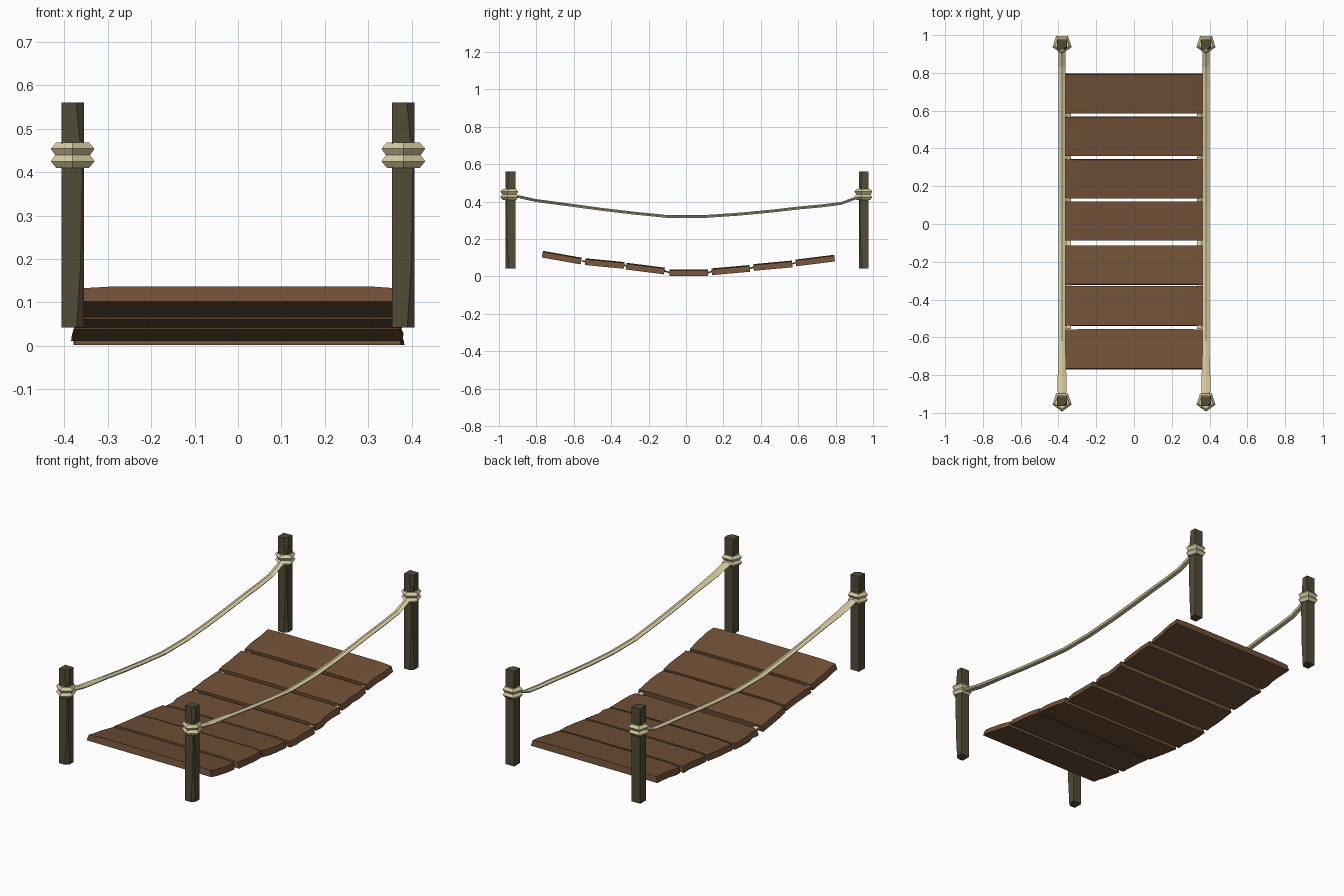
import bpy, bmesh, random
from math import sin, cos, pi
from mathutils import Vector

cube = bpy.data.objects.get("Cube")
if cube:
    bpy.data.objects.remove(cube)
random.seed(4)


def material(name, rgb):
    m = bpy.data.materials.new(name)
    m.use_nodes = True
    m.diffuse_color = (*rgb, 1)
    m.node_tree.nodes["Principled BSDF"].inputs["Base Color"].default_value = (*rgb, 1)
    return m


PLANK = material("brown plank wood", (0.165, 0.082, 0.038))
POST = material("dark post wood", (0.085, 0.070, 0.036))
ROPE = material("cream rope", (0.68, 0.60, 0.35))


def loft(name, rings, mat):
    """Skin a closed solid through a list of equal-length point rings."""
    bm = bmesh.new()
    loops = [[bm.verts.new(p) for p in ring] for ring in rings]
    n = len(loops[0])
    for a, b in zip(loops, loops[1:]):
        for i in range(n):
            j = (i + 1) % n
            bm.faces.new((a[i], a[j], b[j], b[i]))
    bm.faces.new(loops[0])
    bm.faces.new(loops[-1])
    bmesh.ops.recalc_face_normals(bm, faces=bm.faces)
    mesh = bpy.data.meshes.new(name)
    bm.to_mesh(mesh)
    bm.free()
    mesh.materials.append(mat)
    ob = bpy.data.objects.new(name, mesh)
    bpy.context.collection.objects.link(ob)
    return ob


def plank(name, y0, z0, y1, z1, half=0.38, thick=0.036):
    """Sloped board with worn, uneven ends; z0 and z1 are its top edges."""
    along = Vector((0, y1 - y0, z1 - z0))
    down = Vector((0, z1 - z0, y0 - y1)).normalized() * thick
    start = Vector((0, y0, z0))
    # Cross-section runs along the top edge and back under
    steps = [0, 0.22, 0.45, 0.7, 1]
    worn = [random.uniform(-0.008, 0.006) for _ in range(10)]

    def ring(x, side, chip):
        pts = []
        for k, t in enumerate(steps):
            e = side * worn[k + (5 if side > 0 else 0)] if chip else 0
            pts.append((start + along * t + down * chip + Vector((x + e - side * chip * 0.06, 0, 0))))
        low = []
        for k, t in reversed(list(enumerate(steps))):
            e = side * worn[k + (5 if side > 0 else 0)] if chip else 0
            low.append(start + along * t + down + Vector((x + e, 0, 0)))
        return pts + low

    return loft(name, [ring(-half, -1, 0.14), ring(-0.28, -1, 0),
                       ring(0.30, 1, 0), ring(half, 1, 0.14)], PLANK)


# Walkway boards: front edge y, top z, back edge y, top z
boards = [(-0.765, 0.137, -0.557, 0.100), (-0.537, 0.097, -0.328, 0.077),
          (-0.318, 0.073, -0.113, 0.047), (-0.087, 0.038, 0.118, 0.038),
          (0.136, 0.043, 0.340, 0.061), (0.360, 0.066, 0.566, 0.085),
          (0.585, 0.090, 0.792, 0.116)]
for i, b in enumerate(boards):
    plank(f"plank_{i + 1}", *b)


def rope(name, x, path, hw, hh):
    """Flattened five-sided rope through (y, z) points."""
    rings = []
    for k, (y, z) in enumerate(path):
        wide = hw * (1.3 if k in (1, 2) and hw > 0.015 else 1)
        rings.append([(x + wide * sin(2 * pi * i / 5) / sin(0.4 * pi), y,
                       z + hh * cos(2 * pi * i / 5)) for i in range(5)])
    return loft(name, rings, ROPE)


hand_path = [(-0.94, 0.432), (-0.89, 0.425), (-0.80, 0.405), (-0.62, 0.381),
             (-0.45, 0.358), (-0.28, 0.338), (-0.10, 0.320), (0.10, 0.320),
             (0.28, 0.332), (0.46, 0.349), (0.60, 0.365), (0.72, 0.376),
             (0.83, 0.390), (0.90, 0.416), (0.95, 0.434)]
deck_path = [(b[k], b[k + 1] - 0.018) for b in boards for k in (0, 2)][1:-1]


def post(name, x, y):
    """Square stake with one hewn corner, narrowest at mid height."""
    h = 0.026
    rings = []
    for z, c in ((0.042, 0.017), (0.18, 0.008), (0.42, 0.004), (0.56, 0.018)):
        rings.append([(x - h, y - h, z), (x + h - c, y - h, z),
                      (x + h, y - h + c, z), (x + h, y + h, z), (x - h, y + h, z)])
    return loft(name, rings, POST)


def wrap(name, x, y):
    """Two angular rope turns around a post."""
    profile = [(0.410, 0.040), (0.425, 0.053), (0.439, 0.042),
               (0.454, 0.053), (0.468, 0.040)]
    rings = [[(x + r * sin(2 * pi * i / 5), y - r * cos(2 * pi * i / 5), z)
              for i in range(5)] for z, r in profile]
    return loft(name, rings, ROPE)


for side, sx in (("left", 1), ("right", -1)):
    x = sx * 0.381
    rope(f"{side}_hand_rope", x, hand_path, 0.0175, 0.0085)
    rope(f"{side}_deck_rope", sx * 0.347, deck_path, 0.014, 0.005)
    for end, y in (("front", -0.938), ("back", 0.951)):
        post(f"{end}_{side}_post", x, y)
        wrap(f"{end}_{side}_rope_wrap", x, y + (0.002 if y > 0 else -0.002))
